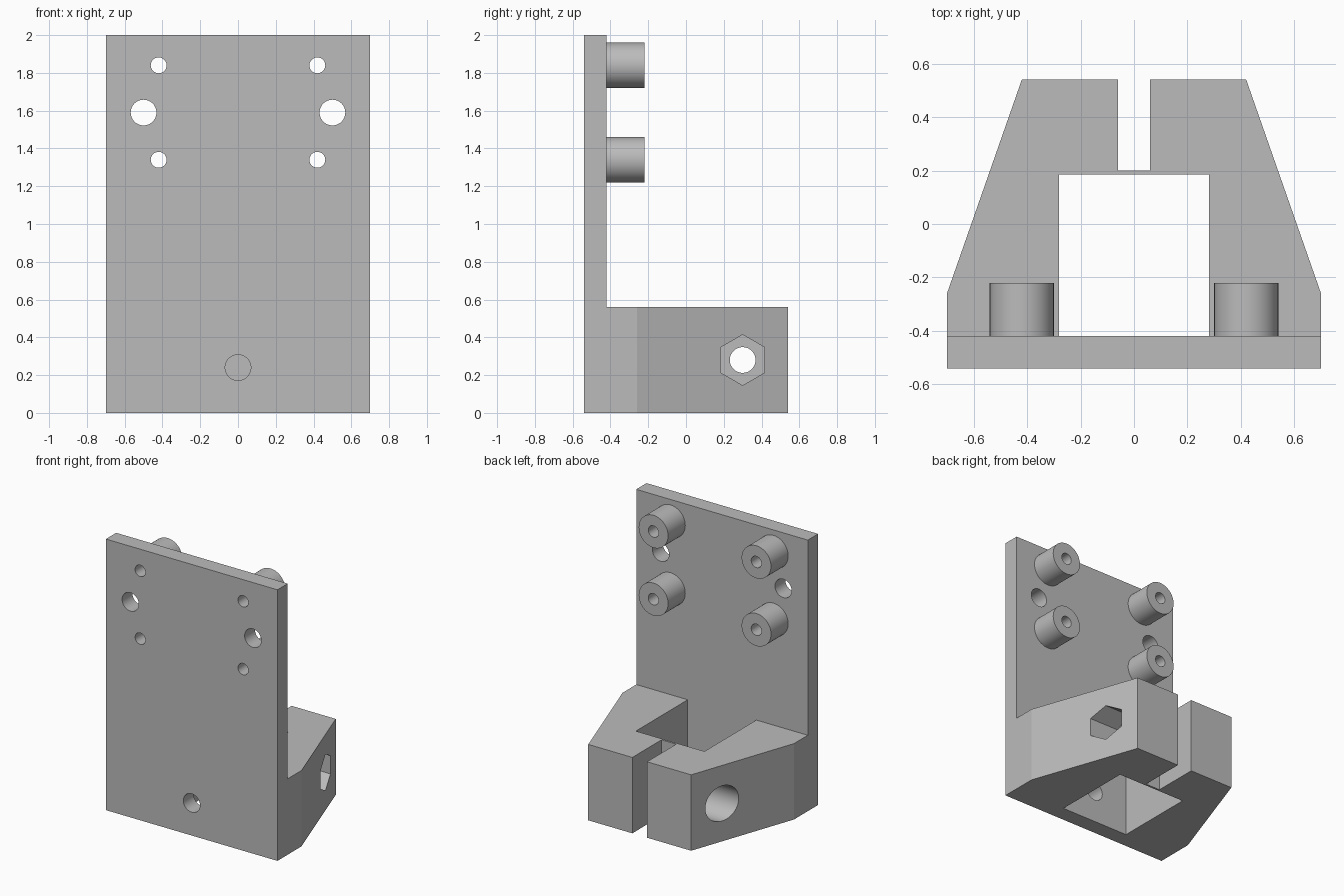
import bpy
import bmesh
import math
from mathutils import Matrix, Vector

cube = bpy.data.objects.get("Cube")
if cube:
    bpy.data.objects.remove(cube, do_unlink=True)

grey = bpy.data.materials.new("plain grey")
grey.use_nodes = True
grey.diffuse_color = (0.5, 0.5, 0.5, 1)
grey.node_tree.nodes["Principled BSDF"].inputs["Base Color"].default_value = (0.5, 0.5, 0.5, 1)


def add_object(name, bm):
    bmesh.ops.recalc_face_normals(bm, faces=bm.faces)
    mesh = bpy.data.meshes.new(name)
    bm.to_mesh(mesh)
    bm.free()
    mesh.materials.append(grey)
    obj = bpy.data.objects.new(name, mesh)
    bpy.context.collection.objects.link(obj)
    return obj


def prism(name, outline, bottom, top):
    bm = bmesh.new()
    face = bm.faces.new([bm.verts.new((x, y, bottom)) for x, y in outline])
    ext = bmesh.ops.extrude_face_region(bm, geom=[face])
    verts = [v for v in ext["geom"] if isinstance(v, bmesh.types.BMVert)]
    bmesh.ops.translate(bm, verts=verts, vec=(0, 0, top - bottom))
    return add_object(name, bm)


def box(name, x0, x1, y0, y1, z0, z1):
    return prism(name, [(x0, y0), (x1, y0), (x1, y1), (x0, y1)], z0, z1)


def rod(name, start, end, radius, sides=48):
    start, end = Vector(start), Vector(end)
    axis = end - start
    turn = Matrix.Rotation(math.pi / 2, 4, "Y" if abs(axis.x) > 0 else "X")
    bm = bmesh.new()
    bmesh.ops.create_cone(bm, cap_ends=True, segments=sides, radius1=radius,
                          radius2=radius, depth=axis.length,
                          matrix=Matrix.Translation((start + end) / 2) @ turn)
    return add_object(name, bm)


def cut(target, cutter):
    mod = target.modifiers.new("cut", "BOOLEAN")
    mod.operation = "DIFFERENCE"
    mod.solver = "EXACT"
    mod.object = cutter
    bpy.context.view_layer.objects.active = target
    bpy.ops.object.modifier_apply(modifier=mod.name)
    bpy.data.objects.remove(cutter, do_unlink=True)


def smooth(obj):
    bpy.ops.object.select_all(action="DESELECT")
    obj.select_set(True)
    bpy.context.view_layer.objects.active = obj
    bpy.ops.object.shade_smooth_by_angle(angle=math.radians(15))


FRONT, PLATE_BACK, BACK = -0.54, -0.42, 0.54
CLAMP_TOP = 0.56
BOLT_Y, BOLT_Z, BOLT_R = 0.3, 0.28, 0.068

# Back plate and tapered clamp block in one piece
half = [(0.7, FRONT), (0.7, -0.26), (0.42, BACK)]
bracket = prism("mounting_bracket", half + [(-x, y) for x, y in reversed(half)], 0, 2)
cut(bracket, box("cutter", -1, 1, PLATE_BACK, 1, CLAMP_TOP, 3))

# Square well and clamping slot, with a thin web between them
cut(bracket, box("cutter", -0.28, 0.28, PLATE_BACK, 0.185, -1, 1))
cut(bracket, box("cutter", -0.06, 0.06, 0.2, 1, -1, 1))

# Cross bolt with hexagonal nut pocket on one side and round head recess on the other
cut(bracket, rod("cutter", (-1, BOLT_Y, BOLT_Z), (1, BOLT_Y, BOLT_Z), BOLT_R))
nut = rod("cutter", (0.3, BOLT_Y, BOLT_Z), (1, BOLT_Y, BOLT_Z), 0.134, 6)
low, high = (f(v.co.z for v in nut.data.vertices) for f in (min, max))
if high - low < 0.25:
    shift = Vector((0, BOLT_Y, BOLT_Z))
    nut.data.transform(Matrix.Translation(shift) @ Matrix.Rotation(math.pi / 6, 4, "X")
                       @ Matrix.Translation(-shift))
cut(bracket, nut)
cut(bracket, rod("cutter", (-1, BOLT_Y, BOLT_Z), (-0.3, BOLT_Y, BOLT_Z), 0.13))

# Plate holes
for x, z in ((-0.5, 1.59), (0.5, 1.59), (0, 0.24)):
    cut(bracket, rod("cutter", (x, -1, z), (x, -0.3, z), BOLT_R))

# Hollow standoffs, bored right through the plate
for side, x in (("right", -0.42), ("left", 0.42)):
    for level, z in (("lower", 1.34), ("upper", 1.84)):
        standoff = rod(f"{level}_{side}_standoff", (x, PLATE_BACK, z), (x, -0.22, z), 0.12)
        for part in (bracket, standoff):
            cut(part, rod("cutter", (x, -1, z), (x, 0, z), 0.042, 32))
        smooth(standoff)

smooth(bracket)
